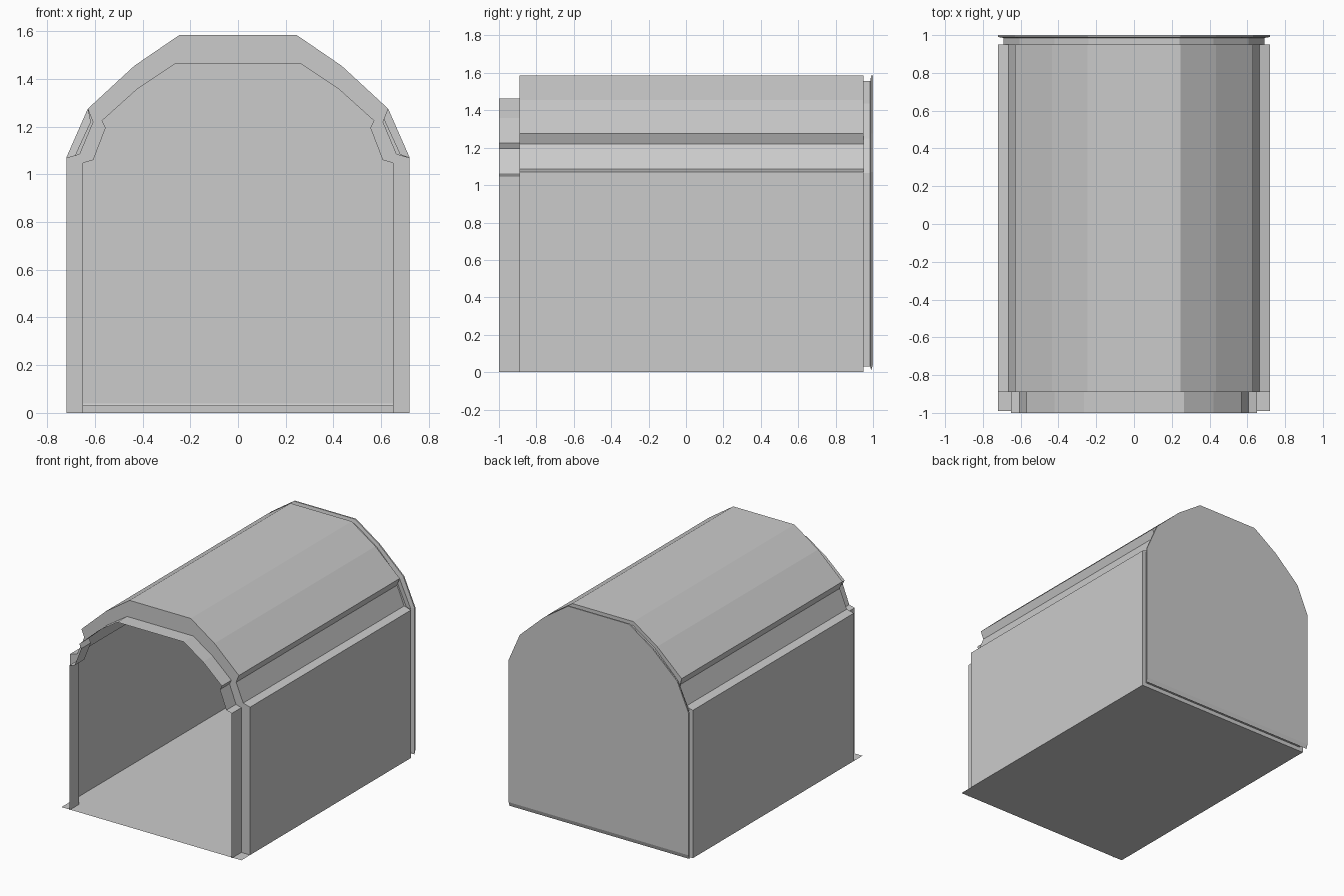
import bpy

if "Cube" in bpy.data.objects:
    bpy.data.objects.remove(bpy.data.objects["Cube"])

# Half profiles (x, z), bottom to crown
BODY = [(.72, 0), (.72, 1.07), (.665, 1.085), (.608, 1.22), (.63, 1.275), (.435, 1.455), (.245, 1.585)]
SLEEVE = [(.65, 0), (.65, 1.048), (.607, 1.06), (.555, 1.195), (.57, 1.225), (.42, 1.36), (.265, 1.463)]
NECK = [(.69, .03), (.69, 1.065), (.681, 1.085), (.619, 1.22), (.605, 1.25), (.42, 1.435), (.24, 1.557)]
PANEL = [(.72, .01), (.72, 1.07), (.63, 1.275), (.435, 1.455), (.245, 1.585)]


def ring(half, y):
    """Mirror a half profile into a full arch at depth y."""
    return [(x, y, z) for x, z in half] + [(-x, y, z) for x, z in reversed(half)]


def loft(name, rings, closed=False, cap=False):
    """Join consecutive rings with quads, optionally capping the last."""
    n = len(rings[0])
    verts = [v for r in rings for v in r]
    faces = []
    for k in range(len(rings) - 1):
        a, b = k * n, (k + 1) * n
        for i in range(n if closed else n - 1):
            j = (i + 1) % n
            faces.append((a + i, a + j, b + j, b + i))
    if cap:
        faces.append(tuple(range((len(rings) - 1) * n, len(rings) * n)))
    me = bpy.data.meshes.new(name)
    me.from_pydata(verts, [], [f[::-1] for f in faces])
    me.update()
    ob = bpy.data.objects.new(name, me)
    bpy.context.collection.objects.link(ob)
    return ob


# Narrow front sleeve stepping out to the main tunnel wall
loft("tunnel_shell", [ring(SLEEVE, -1), ring(SLEEVE, -.89), ring(BODY, -.89), ring(BODY, .95)])

# Recessed neck behind the tunnel
loft("rear_neck", [ring(BODY, .95), ring(NECK, .95), ring(NECK, .985)], closed=True)

# Closed back panel with a flared rim
neck_rim = [NECK[i] for i in (0, 1, 4, 5, 6)]
back_face = [(.72, .04)] + PANEL[1:]
loft("back_panel", [ring(neck_rim, .985), ring(PANEL, .99), ring(back_face, 1)],
     closed=True, cap=True)

# Flat floor
loft("floor", [[(.72, -.99, 0), (-.72, -.99, 0)], [(.72, .95, 0), (-.72, .95, 0)]])
